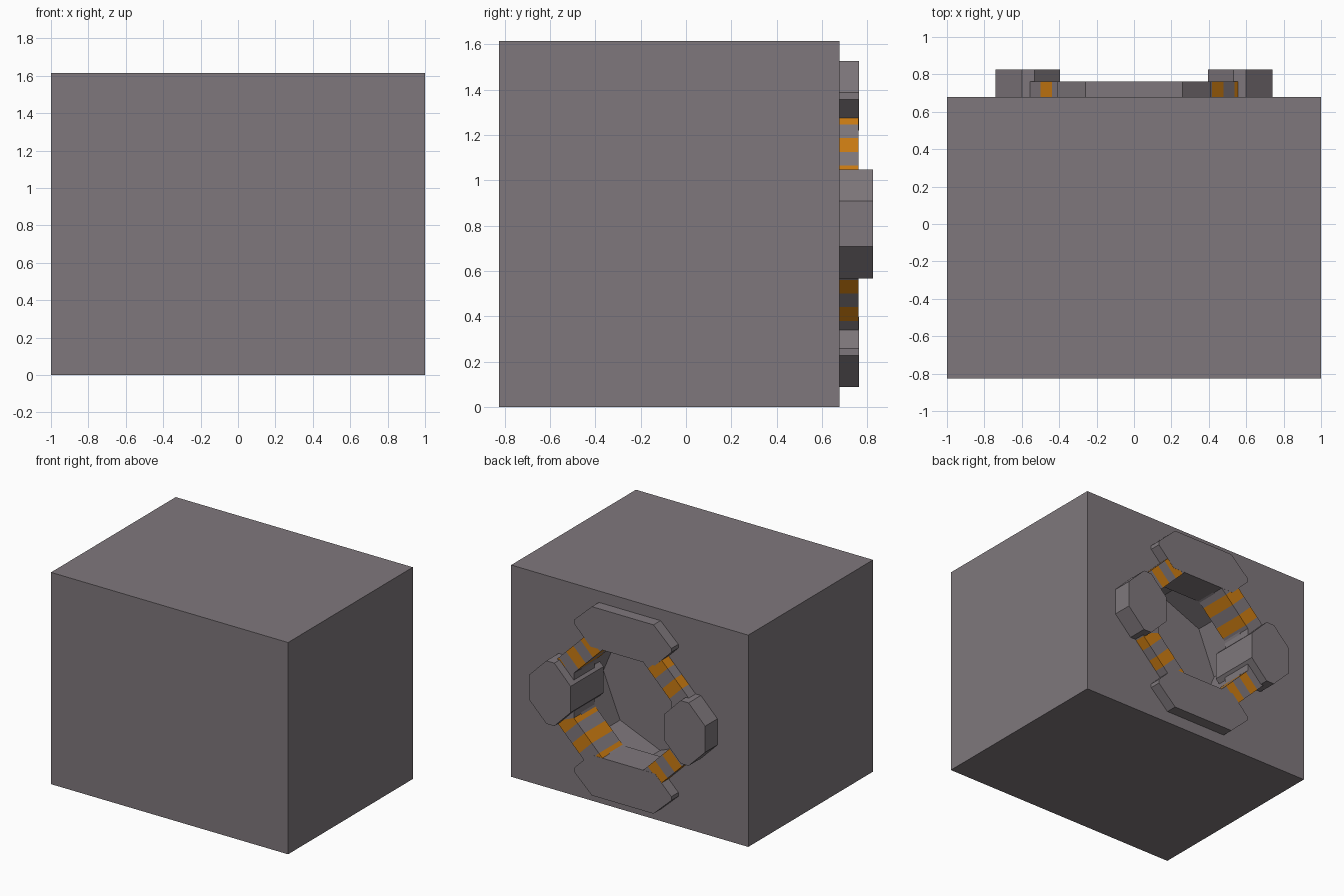
import bpy, bmesh, math
from mathutils import Vector

if "Cube" in bpy.data.objects:
    bpy.data.objects.remove(bpy.data.objects["Cube"])

CZ = 0.808            # height of the port centre
HOLE_Y = 0.31         # bottom of the recess
BACK_Y = 0.678        # rear face of the block


def material(name, rgb):
    m = bpy.data.materials.new(name)
    m.diffuse_color = (*rgb, 1)
    m.use_nodes = True
    m.node_tree.nodes["Principled BSDF"].inputs["Base Color"].default_value = m.diffuse_color
    return m


GREY = material("warm grey", (0.212, 0.187, 0.202))
ORANGE = material("orange", (0.60, 0.20, 0.006))


def finish(bm, name, mats=(GREY,)):
    bmesh.ops.recalc_face_normals(bm, faces=bm.faces)
    me = bpy.data.meshes.new(name)
    bm.to_mesh(me)
    bm.free()
    for m in mats:
        me.materials.append(m)
    ob = bpy.data.objects.new(name, me)
    bpy.context.collection.objects.link(ob)
    return ob


def prism(name, pts, y0, y1):
    """Extrude an outline (x, z relative to port centre) along y."""
    bm = bmesh.new()
    f = bm.faces.new([bm.verts.new((x, y0, CZ + z)) for x, z in pts])
    r = bmesh.ops.extrude_face_region(bm, geom=[f])
    vs = [g for g in r["geom"] if isinstance(g, bmesh.types.BMVert)]
    bmesh.ops.translate(bm, verts=vs, vec=(0, y1 - y0, 0))
    return finish(bm, name)


# main block with an octagonal recess in the rear face
block = prism("block", [(-1, -CZ), (1, -CZ), (1, 1.615 - CZ), (-1, 1.615 - CZ)], -0.825, BACK_Y)
cutter = prism("recess_cutter",
               [(0.48 * math.cos(i * math.pi / 4), 0.48 * math.sin(i * math.pi / 4)) for i in range(8)],
               HOLE_Y, 1.0)
cutter.hide_render = True
cutter.hide_set(True)
mod = block.modifiers.new("recess", "BOOLEAN")
mod.object = cutter
mod.operation = "DIFFERENCE"
mod.solver = "EXACT"
bpy.context.view_layer.objects.active = block
block.select_set(True)
bpy.ops.object.modifier_apply(modifier="recess")
bpy.data.objects.remove(cutter, do_unlink=True)


# octagonal ring, one segment per side; diagonal segments carry stripes
R_IN, R_OUT, Y0, Y1 = 0.413, 0.563, 0.51, 0.762
PERIOD = 0.171        # orange + grey along the arm


def ring_segment(name, angle, offset=None):
    bm = bmesh.new()
    n = Vector((math.cos(angle), 0, math.sin(angle)))
    t = Vector((-n.z, 0, n.x))
    if t.x * n.x < 0:
        t = -t            # measure along the arm towards the sides
    k = math.tan(math.pi / 8)
    c = Vector((0, 0, CZ))
    rows = []
    for s in (-1, 1):
        rows.append([bm.verts.new(c + n * r + t * (s * r * k) + Vector((0, y, 0)))
                     for r, y in ((R_IN, Y0), (R_OUT, Y0), (R_OUT, Y1), (R_IN, Y1))])
    for i in range(4):
        j = (i + 1) % 4
        bm.faces.new((rows[0][i], rows[0][j], rows[1][j], rows[1][i]))
    if offset is not None:
        for i in range(-3, 4):
            for e in (-PERIOD / 4, PERIOD / 4):
                bmesh.ops.bisect_plane(bm, geom=bm.verts[:] + bm.edges[:] + bm.faces[:],
                                       plane_co=c + t * (offset + i * PERIOD + e), plane_no=t)
        for f in bm.faces:
            d = (f.calc_center_bounds() - c).dot(t) - offset
            d = (d + PERIOD / 2) % PERIOD - PERIOD / 2
            f.material_index = int(abs(d) < PERIOD / 4)
    finish(bm, name, (GREY, ORANGE))


offsets = {1: 0.07, 3: 0.10, 5: 0.10, 7: 0.0}
for i in range(8):
    ring_segment("striped_arm" if i % 2 else "ring_side", i * math.pi / 4, offsets.get(i))

# clamps: wide top and bottom plates, thick left and right plates
for s in (-1, 1):
    prism("end_clamp", [(-.26, s * .72), (.26, s * .72), (.41, s * .58), (.41, s * .55),
                        (.272, s * .412), (-.272, s * .412), (-.41, s * .55), (-.41, s * .58)],
          Y0, Y1 + 0.001)
    prism("side_clamp", [(s * .74, -.1), (s * .74, .1), (s * .6, .24), (s * .533, .24),
                         (s * .395, .1), (s * .395, -.1), (s * .533, -.24), (s * .6, -.24)],
          0.43, 0.826)
